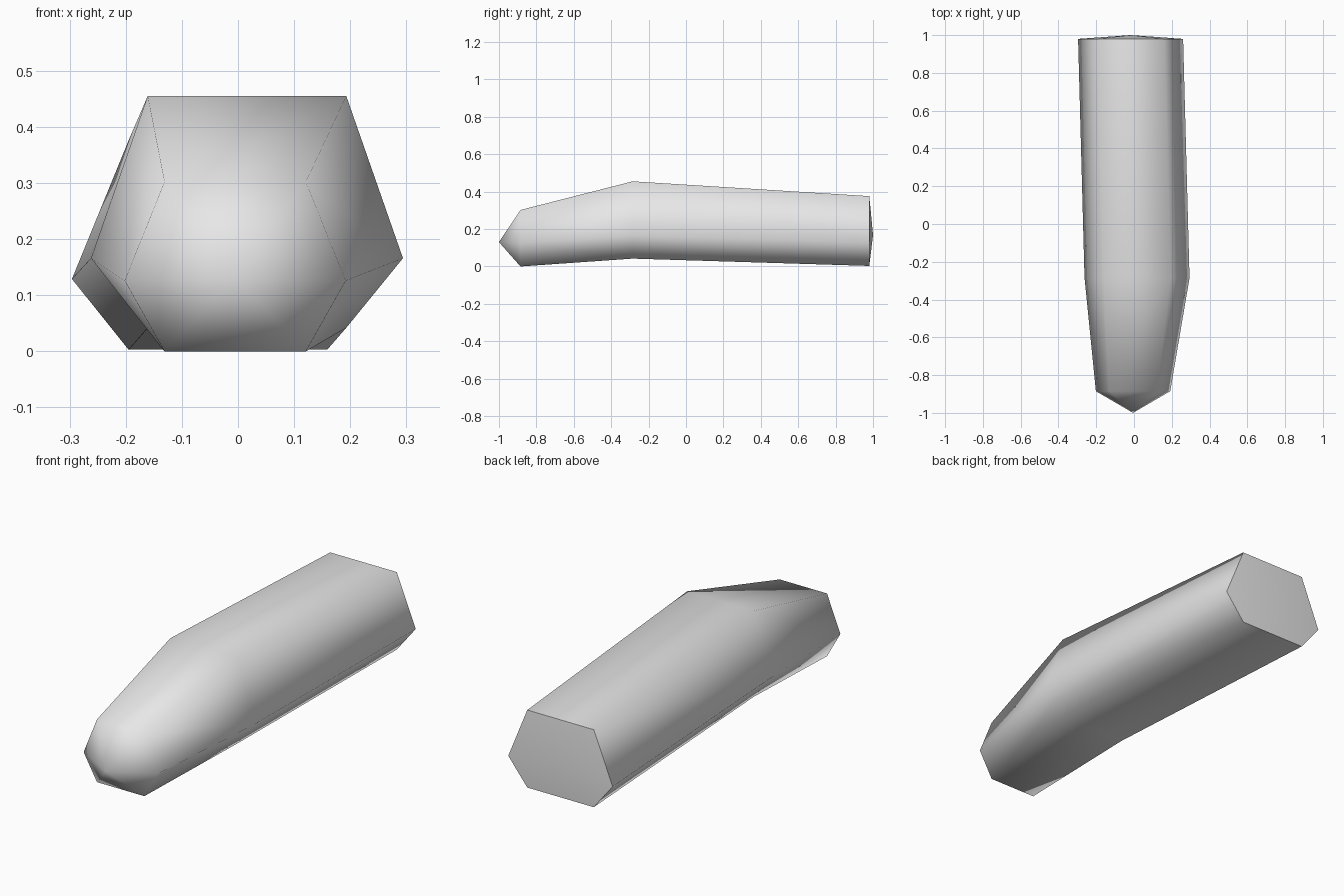
import bpy
import bmesh

cube = bpy.data.objects.get("Cube")
if cube:
    bpy.data.objects.remove(cube, do_unlink=True)

grey = bpy.data.materials.new("light grey")
grey.use_nodes = True
colour = (0.8, 0.8, 0.8, 1)
grey.diffuse_color = colour
grey.node_tree.nodes["Principled BSDF"].inputs["Base Color"].default_value = colour


def hexagon(bm, y, cx, half_flat, half_wide, bottom, middle, top):
    """Six-sided cross-section, wide at the middle and flat above and below."""
    outline = [(-half_flat, top), (half_flat, top), (half_wide, middle),
               (half_flat, bottom), (-half_flat, bottom), (-half_wide, middle)]
    return [bm.verts.new((cx + x, y, z)) for x, z in outline]


bm = bmesh.new()

# Cross-sections from the tip end, over the knuckle, to the cut end
rings = [
    hexagon(bm, -0.885, -0.005, 0.126, 0.197, 0.0, 0.126, 0.302),
    hexagon(bm, -0.285, 0.016, 0.177, 0.278, 0.042, 0.166, 0.455),
    hexagon(bm, 0.98, -0.018, 0.177, 0.278, 0.003, 0.129, 0.376),
]
tip = bm.verts.new((-0.005, -1.0, 0.13))
end = bm.verts.new((-0.018, 1.0, 0.168))

# Body walls
for a, b in zip(rings, rings[1:]):
    for i in range(6):
        j = (i + 1) % 6
        bm.faces.new((a[i], a[j], b[j], b[i]))

# Pointed tip and shallow end cap
for ring, centre in ((rings[0], tip), (rings[-1], end)):
    for i in range(6):
        bm.faces.new((ring[i], ring[(i + 1) % 6], centre))

bmesh.ops.recalc_face_normals(bm, faces=bm.faces)
for face in bm.faces:
    face.smooth = True

# Crisp rim around the end cap
for i in range(6):
    bm.edges.get((rings[-1][i], rings[-1][(i + 1) % 6])).smooth = False

mesh = bpy.data.meshes.new("finger_segment")
bm.to_mesh(mesh)
bm.free()
mesh.materials.append(grey)
finger = bpy.data.objects.new("finger_segment", mesh)
bpy.context.collection.objects.link(finger)
